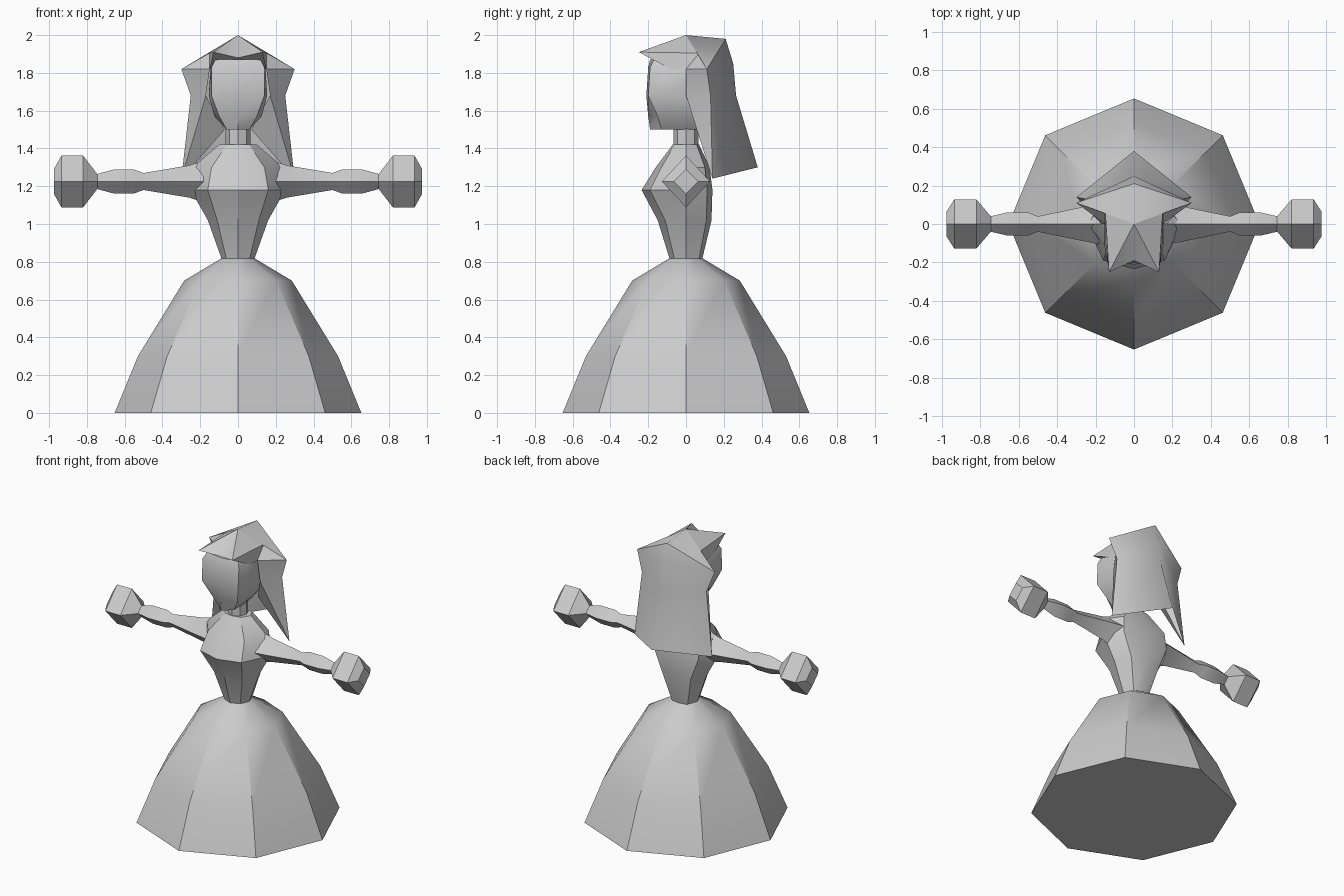
import bpy
import bmesh
from math import cos, sin, pi

# Remove the default object
default_cube = bpy.data.objects.get("Cube")
if default_cube:
    bpy.data.objects.remove(default_cube, do_unlink=True)

# Single plain colour
grey = bpy.data.materials.new("plain_grey")
grey.use_nodes = True
grey.diffuse_color = (0.6, 0.6, 0.6, 1)
grey.node_tree.nodes["Principled BSDF"].inputs["Base Color"].default_value = grey.diffuse_color


def finish(name, bm, mirrored=False):
    """Turn a bmesh into a shaded object, optionally mirrored across x."""
    bmesh.ops.recalc_face_normals(bm, faces=bm.faces[:])
    mesh = bpy.data.meshes.new(name)
    bm.to_mesh(mesh)
    bm.free()
    mesh.materials.append(grey)
    obj = bpy.data.objects.new(name, mesh)
    bpy.context.collection.objects.link(obj)
    if mirrored:
        mirror = obj.modifiers.new("Mirror", "MIRROR")
        mirror.use_clip = True
    bpy.ops.object.select_all(action="DESELECT")
    obj.select_set(True)
    bpy.context.view_layer.objects.active = obj
    bpy.ops.object.shade_smooth_by_angle(angle=pi / 6)
    return obj


def loft(name, rings):
    """Skin a list of equal-length point rings and cap both ends."""
    bm = bmesh.new()
    rows = [[bm.verts.new(point) for point in ring] for ring in rings]
    for lower, upper in zip(rows, rows[1:]):
        for i in range(len(lower)):
            j = (i + 1) % len(lower)
            bm.faces.new((lower[i], lower[j], upper[j], upper[i]))
    bm.faces.new(rows[0])
    bm.faces.new(rows[-1])
    return finish(name, bm)


def octagon(z, radius):
    return [(radius * cos(k * pi / 4), radius * sin(k * pi / 4), z) for k in range(8)]


def both_sides(z, half):
    """Close a half outline, running front to back, across x."""
    other = [(-x, y) for x, y in reversed(half[1:-1])]
    return [(x, y, z) for x, y in half + other]


# Bell-shaped skirt
loft("skirt", [octagon(z, r) for z, r in
               [(0, 0.653), (0.3, 0.53), (0.7, 0.285), (0.82, 0.085)]])

# Neck
loft("neck", [octagon(z, 0.065) for z in (1.38, 1.54)])


# Torso: height, half width, front, back, front corner width and depth
def torso_ring(z, width, front, back, corner_x, corner_y):
    return both_sides(z, [(0, front), (corner_x, corner_y), (width, 0),
                          (width * 0.7, back * 0.8), (0, back)])


loft("torso", [torso_ring(*row) for row in [
    (0.81, 0.085, -0.085, 0.085, 0.06, -0.06),
    (1.02, 0.16, -0.15, 0.135, 0.11, -0.11),
    (1.18, 0.25, -0.235, 0.14, 0.16, -0.19),
    (1.3, 0.24, -0.16, 0.125, 0.14, -0.13),
    (1.42, 0.1, -0.07, 0.07, 0.06, -0.06),
]])


# Arms and mitten hands with diamond cross-sections
def diamond(x, rz, ry, middle=1.225):
    return [(x, 0, middle + rz), (x, -ry, middle), (x, 0, middle - rz), (x, ry, middle)]


arm = [(0.15, 0.12, 0.11), (0.26, 0.085, 0.09), (0.5, 0.045, 0.04),
       (0.55, 0.063, 0.06), (0.66, 0.063, 0.06), (0.745, 0.04, 0.04)]
hand = [(0.745, 0.04, 0.04), (0.82, 0.137, 0.128),
        (0.935, 0.137, 0.128), (0.975, 0.065, 0.065)]
for side, sign in (("left", 1), ("right", -1)):
    loft(side + "_arm", [diamond(sign * x, rz, ry) for x, rz, ry in arm])
    loft(side + "_hand", [diamond(sign * x, rz, ry) for x, rz, ry in hand])

# Head: half outlines from chin to crown
loft("head", [both_sides(z, half) for z, half in [
    (1.5, [(0, -0.19), (0.06, -0.13), (0.06, 0), (0.05, 0.08), (0, 0.09)]),
    (1.57, [(0, -0.2), (0.1, -0.15), (0.125, -0.05), (0.1, 0.1), (0, 0.13)]),
    (1.68, [(0, -0.21), (0.14, -0.2), (0.155, -0.1), (0.15, 0.1), (0, 0.16)]),
    (1.83, [(0, -0.2), (0.14, -0.19), (0.145, -0.08), (0.14, 0.1), (0, 0.16)]),
    (1.87, [(0, -0.19), (0.12, -0.17), (0.12, -0.08), (0.1, 0.1), (0, 0.14)]),
]])

# Hair: named points of the left half, mirrored
points = {
    "crown": (0, 0, 2), "crown_back": (0, 0.21, 1.98),
    "notch": (0, -0.19, 1.88), "fringe_tip": (0.13, -0.25, 1.91),
    "valley": (0.15, 0.07, 1.905), "side_tip": (0.3, 0.11, 1.82),
    "brow": (0.15, -0.08, 1.82), "brow_middle": (0, -0.1, 1.83),
    "temple": (0.15, 0, 1.82), "cheek": (0.17, 0, 1.68),
    "side_middle": (0.25, 0.13, 1.68), "corner": (0.3, 0.14, 1.24),
    "nape": (0.07, 0.12, 1.5),
    "spine_top": (0, 0.25, 1.85), "spine_middle": (0, 0.265, 1.68),
    "spine_tip": (0, 0.38, 1.3),
}
panels = [
    "crown notch fringe_tip", "crown fringe_tip valley",
    "crown valley side_tip", "crown side_tip crown_back",
    "notch brow_middle brow fringe_tip", "fringe_tip brow temple valley",
    "valley temple side_tip", "temple cheek side_middle side_tip",
    "cheek corner side_middle", "cheek nape corner",
    "crown_back side_tip spine_top",
    "spine_top side_tip side_middle spine_middle",
    "spine_middle side_middle corner spine_tip",
]
bm = bmesh.new()
corner = {name: bm.verts.new(position) for name, position in points.items()}
for panel in panels:
    bm.faces.new([corner[name] for name in panel.split()])
finish("hair", bm, mirrored=True)
